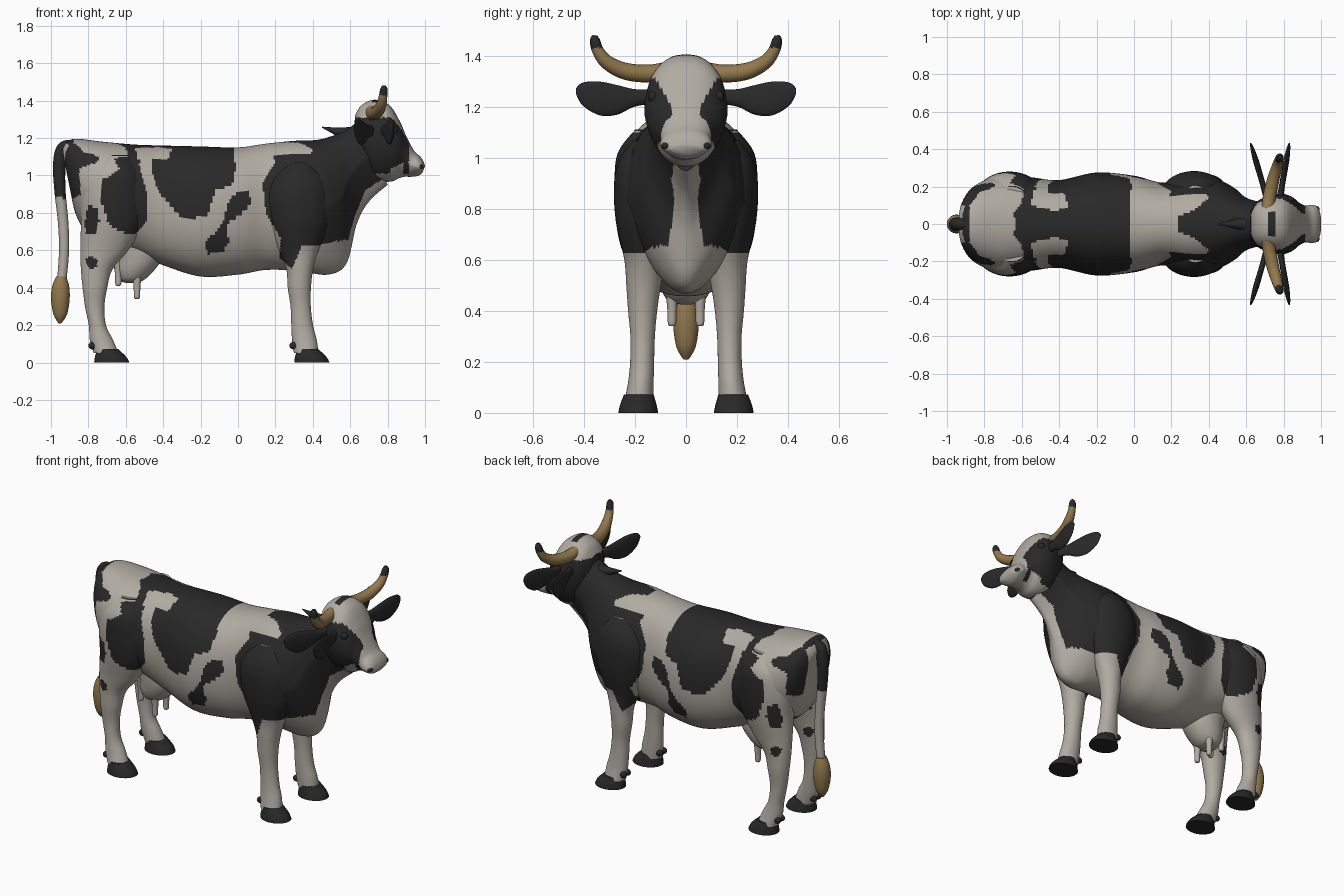
import bpy, bmesh, math
from mathutils import Vector


def material(name, rgb):
    m = bpy.data.materials.new(name)
    m.diffuse_color = (*rgb, 1)
    return m


WHITE, BLACK, TAN = 0, 1, 2
MATS = [material("cream_hide", (0.44, 0.41, 0.36)),
        material("black_hide", (0.022, 0.022, 0.022)),
        material("tan_horn", (0.29, 0.19, 0.075))]
X, Y, Z = Vector((1, 0, 0)), Vector((0, 1, 0)), Vector((0, 0, 1))


def smooth_rows(rows, sub):
    """Catmull-Rom interpolation of rows of numbers."""
    out = []
    for i in range(len(rows) - 1):
        p = [rows[max(0, min(len(rows) - 1, i + k))] for k in (-1, 0, 1, 2)]
        for s in range(sub):
            t = s / sub
            out.append([b + 0.5 * t * (c - a + t * (2 * a - 5 * b + 4 * c - d + t * (3 * (b - c) + d - a)))
                        for a, b, c, d in zip(*p)])
    return out + [list(rows[-1])]


def loft(name, rings, colour, segs=32, power=2.0, mirror=False):
    """Skin rings of (centre, half-axis u, half-axis v, wedge); colour is an index or a rule."""
    bm = bmesh.new()
    e = 2 / power
    loops = []
    for c, u, v, *wedge in rings:
        loop = []
        for k in range(segs):
            a = 2 * math.pi * k / segs
            ca, sa = math.cos(a), math.sin(a)
            su = math.copysign(abs(ca) ** e, ca)
            sv = math.copysign(abs(sa) ** e, sa)
            if wedge:
                su *= 1 - wedge[0] * max(0, -sv)
            loop.append(bm.verts.new(c + u * su + v * sv))
        loops.append(loop)
    for p, q in zip(loops, loops[1:]):
        for k in range(segs):
            j = (k + 1) % segs
            bm.faces.new((p[k], p[j], q[j], q[k]))
    bm.faces.new(loops[0])
    bm.faces.new(loops[-1])
    bmesh.ops.recalc_face_normals(bm, faces=bm.faces)
    bm.normal_update()
    for f in bm.faces:
        f.smooth = True
        f.material_index = colour(f.calc_center_median(), f.normal) if callable(colour) else colour
    me = bpy.data.meshes.new(name)
    bm.to_mesh(me)
    bm.free()
    me.set_sharp_from_angle(angle=math.radians(50))
    for m in MATS:
        me.materials.append(m)
    ob = bpy.data.objects.new(name, me)
    bpy.context.collection.objects.link(ob)
    if mirror:
        mod = ob.modifiers.new("mirror", 'MIRROR')
        mod.use_axis = (False, True, False)
    return ob


def profile(name, rows, colour, sub, segs, power):
    """Rows: top x, top z, bottom x, bottom z, half width, wedge (narrowing of the lower half)."""
    rings = []
    for xt, zt, xb, zb, w, k in smooth_rows(rows, sub):
        t, b = Vector((xt, 0, zt)), Vector((xb, 0, zb))
        rings.append(((t + b) / 2, Y * w, (t - b) / 2, k))
    return loft(name, rings, colour, segs, power)


def stack(name, rows, colour, u=X, v=Y, sub=5, **kw):
    """Rows: centre x, y, z and two half sizes."""
    rings = [(Vector(r[:3]), u * max(r[3], .002), v * max(r[4], .002)) for r in smooth_rows(rows, sub)]
    return loft(name, rings, colour, **kw)


def tube(name, rows, colour, ref, sub=6, **kw):
    """Rows: centre x, y, z and radius, swept along the path."""
    rows = smooth_rows(rows, sub)
    pts = [Vector(r[:3]) for r in rows]
    rings = []
    for i, r in enumerate(rows):
        d = (pts[min(i + 1, len(pts) - 1)] - pts[max(i - 1, 0)]).normalized()
        v = d.cross(ref).normalized()
        rings.append((pts[i], v.cross(d) * r[3], v * r[3]))
    return loft(name, rings, colour, segs=16, **kw)


def ball(name, c, r, colour, mirror=True):
    rows = [(Vector(c) + Z * r[2] * math.sin(a), X * r[0] * math.cos(a), Y * r[1] * math.cos(a))
            for a in [math.radians(-88 + 22 * i) for i in range(9)]]
    return loft(name, rows, colour, segs=16, mirror=mirror)


# Hide patches: black areas seen from the side, white areas seen from the top
SIDE = [
    [(.13, .95), (.2, 1.07), (.18, 1.13), (.22, 1.3), (.6, 1.5), (.8, 1.3), (.8, 1.0), (.68, .92), (.62, .77),
     (.59, .66), (.45, .63), (.34, .63), (.29, .5), (.22, .56), (.23, .66), (.15, .8)],
    [(-.46, 1.2), (-.46, 1.02), (-.42, .9), (-.3, .77), (-.16, .78), (-.12, .92), (-.03, .95), (.02, 1.2)],
    [(.06, .91), (.07, .85), (.0, .78), (-.06, .74), (-.05, .65), (-.08, .59), (-.16, .58), (-.18, .64),
     (-.12, .7), (-.07, .76), (-.06, .84), (-.01, .91)],
    [(-.63, 1.03), (-.72, .98), (-.73, .85), (-.68, .72), (-.56, .68), (-.49, .75), (-.49, .92), (-.53, 1.06),
     (-.49, 1.14), (-.6, 1.17), (-.68, 1.12)],
    [(-.93, 1.21), (-.74, 1.13), (-.75, 1.07), (-.85, 1.04), (-.84, .9), (-.93, .85), (-1, 1)],
    [(-.8, .84), (-.75, .83), (-.74, .76), (-.76, .69), (-.81, .68), (-.82, .74)],
    [(-.82, .55), (-.79, .57), (-.75, .55), (-.755, .51), (-.79, .5)]]
TOP = [
    [(-.88, -.1), (-.88, .1), (-.8, .2), (-.82, .25), (-.64, .27), (-.66, .22), (-.59, .19), (-.6, .11),
     (-.65, .06), (-.6, -.1)],
    [(-.55, .1), (-.53, .22), (-.38, .19), (-.35, .09), (-.42, .07)],
    [(-.02, -.1), (-.02, .15), (-.04, .3), (.16, .3), (.2, .2), (.38, .18), (.4, .14), (.33, .08), (.24, .04),
     (.22, -.1)]]


def inside(poly, a, b):
    hit = False
    for (x1, y1), (x2, y2) in zip(poly, poly[1:] + poly[:1]):
        if (y1 > b) != (y2 > b) and a < x1 + (b - y1) * (x2 - x1) / (y2 - y1):
            hit = not hit
    return hit


def hide(c, n):
    y = abs(c.y)
    if n.z > .65 and c.z > 1.05 and c.x < .5:
        return WHITE if any(inside(p, c.x, y) for p in TOP) else BLACK
    if c.x > .5 and y < .045 and n.z < .3:     # pale throat strip
        return WHITE
    if c.x < -.86 and y < .1 and n.x < -.6:    # pale rear
        return WHITE
    return BLACK if any(inside(p, c.x, c.z) for p in SIDE) else WHITE


def face_colour(c, n):
    y = abs(c.y)
    if .715 < c.x < .755 and c.z > 1.36 and y < .065:
        return BLACK
    if c.z > 1.31 or c.x > .915 or c.z < 1.01:
        return WHITE
    blaze = .055 + max(0, c.z - 1.2) * .6 + max(0, 1.17 - c.z) * .45
    return WHITE if n.x > .15 and y < blaze else BLACK


# Trunk and neck
profile("body", [
    (-.93, 1.09, -.9, .95, .05, 0), (-.935, 1.15, -.87, .8, .13, 0), (-.88, 1.195, -.8, .68, .21, .1),
    (-.72, 1.18, -.68, .62, .265, .2), (-.55, 1.165, -.55, .58, .25, .1), (-.4, 1.16, -.4, .52, .235, 0),
    (-.2, 1.155, -.2, .46, .275, 0), (0, 1.15, 0, .47, .258, 0), (.15, 1.17, .15, .495, .222, .05),
    (.3, 1.185, .32, .49, .24, .25), (.42, 1.19, .48, .47, .235, .45), (.5, 1.21, .58, .53, .19, .55),
    (.55, 1.23, .635, .74, .145, .6), (.59, 1.25, .7, .86, .125, .6), (.64, 1.29, .8, .95, .115, .5)],
    hide, 16, 120, 2.25)

# Head with eyes and nostrils
profile("head", [
    (.625, 1.32, .62, 1.18, .07, 0), (.66, 1.375, .655, 1.1, .12, 0), (.73, 1.405, .71, 1.0, .15, .1),
    (.81, 1.375, .765, .97, .163, .2), (.865, 1.29, .82, .968, .145, .25), (.9, 1.21, .86, .985, .115, .3),
    (.94, 1.135, .89, .993, .098, .35), (.975, 1.1, .925, .993, .102, .4), (.992, 1.075, .96, .997, .092, .4),
    (1, 1.05, .985, 1.012, .06, .3)], face_colour, 12, 80, 2.3)
ball("eye", (.83, .13, 1.24), (.025, .02, .022), BLACK)
ball("nostril", (.97, .078, 1.047), (.023, .02, .017), BLACK)

# Horns with dark tips
tube("horn", [(.715, .08, 1.34, .035), (.725, .15, 1.33, .035), (.745, .24, 1.34, .033), (.765, .31, 1.375, .028),
              (.775, .345, 1.42, .023), (.78, .357, 1.46, .02), (.78, .357, 1.48, .01)],
     lambda c, n: BLACK if c.z > 1.43 else TAN, X, mirror=True)

# Two ear flaps on each side
for name, x0, x1 in (("rear_ear", .71, .625), ("front_ear", .78, .83)):
    stack(name, [(x0 + (x1 - x0) * (y - .14) / .29, y, z, a, b) for y, z, a, b in (
        (.12, 1.24, .02, .028), (.2, 1.235, .016, .034), (.27, 1.227, .016, .058), (.34, 1.233, .016, .066),
        (.405, 1.25, .01, .045), (.432, 1.262, .003, .01))], BLACK, X, Z, segs=20, mirror=True)

# Neck tuft
tube("neck_tuft", [(.6, 0, 1.22, .04), (.53, 0, 1.235, .022), (.45, 0, 1.258, .003)], BLACK, Y)

# Legs rise into shoulder and thigh bulges
stack("front_leg", [
    (.365, .185, .05, .066, .056), (.355, .177, .12, .066, .05), (.343, .172, .2, .058, .047),
    (.335, .17, .3, .054, .048), (.328, .17, .4, .062, .057), (.33, .166, .5, .072, .068),
    (.325, .16, .6, .105, .082), (.325, .15, .75, .165, .125), (.32, .15, .9, .178, .132),
    (.325, .14, 1.0, .14, .118), (.33, .125, 1.07, .07, .08)], hide, sub=10, segs=64, mirror=True)
stack("hind_leg", [
    (-.705, .185, .05, .066, .056), (-.73, .177, .12, .062, .05), (-.752, .172, .2, .046, .046),
    (-.766, .17, .3, .052, .046), (-.765, .17, .4, .066, .055), (-.755, .165, .5, .085, .064),
    (-.715, .16, .6, .128, .082), (-.67, .15, .75, .17, .12), (-.665, .15, .9, .178, .13),
    (-.66, .145, 1.02, .15, .122), (-.65, .12, 1.11, .08, .08)], hide, sub=10, segs=64, mirror=True)

# Hooves and dewclaws
for name, x, claw in (("front", .395, .297), ("hind", -.675, -.778)):
    stack(name + "_hoof", [(x, .187, 0, .094, .078), (x - .006, .187, .03, .084, .072),
                           (x - .022, .185, .072, .056, .058)], BLACK, mirror=True)
    for y in (.16, .2):
        ball(name + "_dewclaw", (claw, y, .09), (.022, .018, .02), BLACK)

# Udder and teats
stack("udder", [(-.54, 0, .66, .15, .12), (-.535, 0, .56, .13, .115), (-.555, 0, .49, .105, .1),
                (-.57, 0, .44, .065, .07), (-.575, 0, .425, .02, .02)], WHITE)
for name, x, y, z in (("front_teat", -.54, .055, .34), ("rear_teat", -.64, .05, .41)):
    stack(name, [(x, y, z + .13, .024, .024), (x, y, z + .06, .018, .018), (x, y, z + .01, .016, .016),
                 (x, y, z, .008, .008)], WHITE, segs=12, mirror=True)

# Tail and tassel
tube("tail", [(-.88, 0, 1.16, .03), (-.935, 0, 1.145, .034), (-.955, 0, 1.06, .034), (-.952, 0, .92, .03),
              (-.935, 0, .75, .028), (-.93, 0, .6, .027), (-.943, 0, .43, .025)],
     lambda c, n: BLACK if c.z > .88 else WHITE, Y, sub=10)
stack("tail_tassel", [(-.945, 0, .46, .026, .03), (-.948, 0, .41, .045, .045), (-.95, 0, .34, .05, .05),
                      (-.95, 0, .26, .037, .038), (-.952, 0, .215, .012, .014), (-.952, 0, .21, .004, .004)], TAN)
